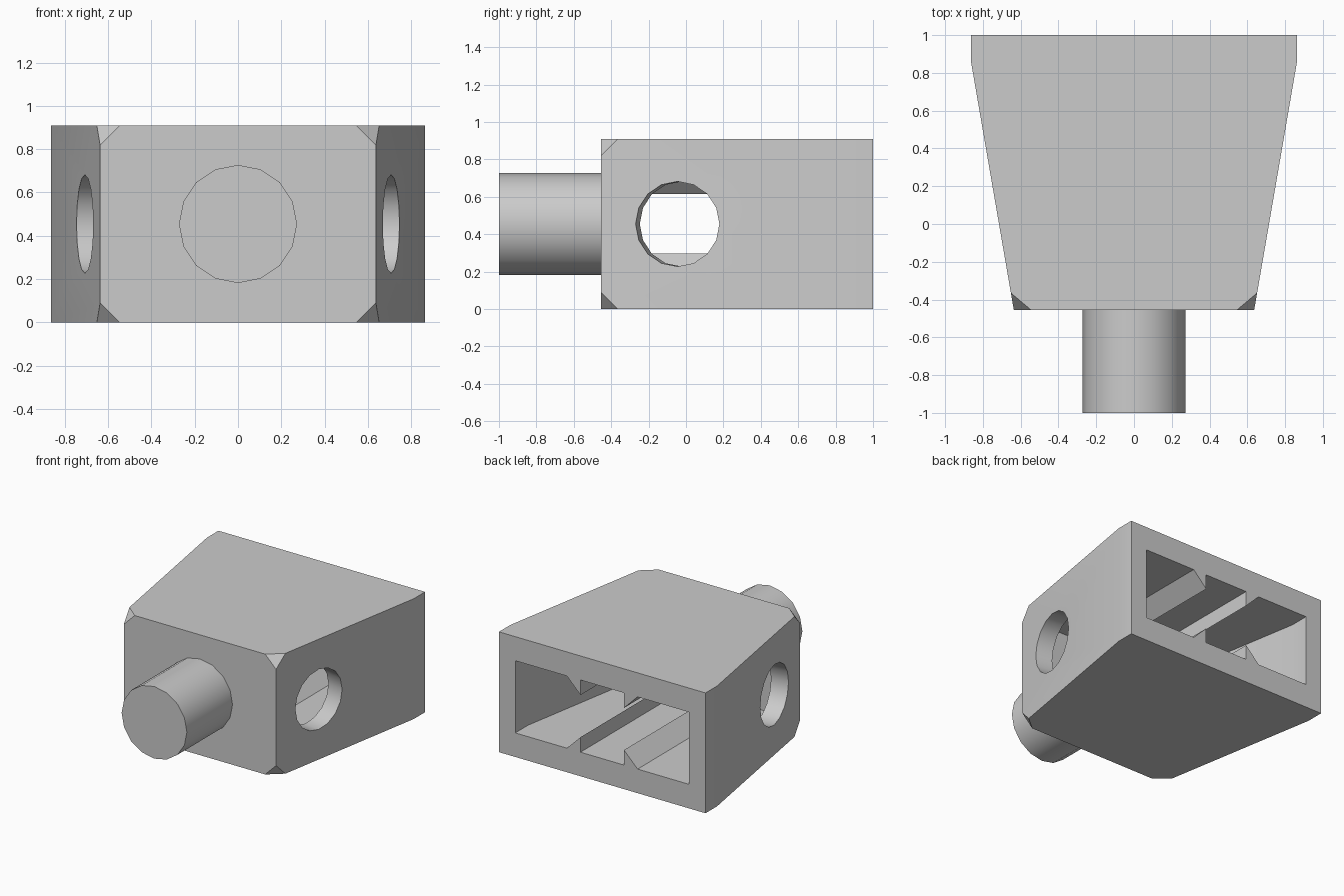
import bpy, bmesh
from mathutils import Vector

if "Cube" in bpy.data.objects:
    bpy.data.objects.remove(bpy.data.objects["Cube"], do_unlink=True)

U = 1 / 11            # design module: the model is 22 modules long
HEIGHT = 10 * U
MID = HEIGHT / 2
BACK, FRONT = 1.0, -5 * U
BREAK = 9.5 * U       # where the side walls begin to taper
SLOPE = 2.5 / 14.5    # inward taper per unit of length

grey = bpy.data.materials.new("plain_grey")
grey.use_nodes = True
grey.diffuse_color = (0.6, 0.6, 0.6, 1)
grey.node_tree.nodes["Principled BSDF"].inputs["Base Color"].default_value = (0.6, 0.6, 0.6, 1)


def prism(name, points, offset, chamfer=0):
    """Extrude a 3D polygon by an offset, optionally clipping its front corners."""
    bm = bmesh.new()
    face = bm.faces.new([bm.verts.new(p) for p in points])
    new = bmesh.ops.extrude_face_region(bm, geom=[face])["geom"]
    bmesh.ops.translate(bm, vec=offset, verts=[v for v in new if isinstance(v, bmesh.types.BMVert)])
    bmesh.ops.recalc_face_normals(bm, faces=bm.faces[:])
    if chamfer:
        corners = [v for v in bm.verts if v.co.y < FRONT + 0.01]
        bmesh.ops.bevel(bm, geom=corners, offset=chamfer, segments=1, affect='VERTICES')
    mesh = bpy.data.meshes.new(name)
    bm.to_mesh(mesh)
    bm.free()
    obj = bpy.data.objects.new(name, mesh)
    bpy.context.collection.objects.link(obj)
    mesh.materials.append(grey)
    return obj


def rod(name, radius, centre, axis, length):
    """Sixteen-sided cylinder along an axis."""
    bpy.ops.mesh.primitive_cylinder_add(vertices=16, radius=radius, depth=length, location=centre)
    obj = bpy.context.object
    obj.name = name
    obj.rotation_euler = Vector(axis).to_track_quat('Z', 'Y').to_euler()
    obj.data.materials.append(grey)
    return obj


def combine(target, cutter, operation):
    """Apply a boolean and discard the cutter."""
    cutter.hide_render = True
    mod = target.modifiers.new("cut", 'BOOLEAN')
    mod.object, mod.operation, mod.solver = cutter, operation, 'EXACT'
    bpy.context.view_layer.update()
    bpy.context.view_layer.objects.active = target
    bpy.ops.object.modifier_apply(modifier=mod.name)
    bpy.data.objects.remove(cutter, do_unlink=True)


def plan(half, back, bend, front, z):
    """Symmetric plan outline that tapers towards the front."""
    side = [(half, back), (half, bend), (half - (bend - front) * SLOPE, front)]
    return [(x, y, z) for x, y in side] + [(-x, y, z) for x, y in reversed(side)]


# Tapered housing with clipped front corners
housing = prism("housing", plan(9.5 * U, BACK, BREAK, FRONT, 0), (0, 0, HEIGHT), chamfer=U)

# Cavity open at the back, with pointed guide ridges on floor and ceiling
cavity = prism("cavity_cutter", plan(8 * U, 1.1, 0.85, -3 * U, 0), (0, 0, HEIGHT))
low, tip, inner, outer = 3 * U, 1.75 * U, 2 * U, 3.25 * U
quarter = [(inner, low), (inner, tip), (outer, low), (HEIGHT, low)]
right = quarter + [(x, -z) for x, z in reversed(quarter)]
section = right + [(-x, z) for x, z in reversed(right)]
ridges = prism("ridge_cutter", [(x, -0.6, MID + z) for x, z in section], (0, 2, 0))
combine(cavity, ridges, 'INTERSECT')
combine(housing, cavity, 'DIFFERENCE')

# Round hole square to each sloping side wall
hole_y = -0.5 * U
hole_x = 9.5 * U - (BREAK - hole_y) * SLOPE
for s in (1, -1):
    hole = rod("hole_cutter", 2.5 * U, (s * hole_x, hole_y, MID), (s, -SLOPE, 0), 0.45)
    combine(housing, hole, 'DIFFERENCE')

# Round peg on the front
peg_end = FRONT + 0.03
peg = rod("front_peg", 3 * U, (0, (peg_end - 1) / 2, MID), (0, -1, 0), peg_end + 1)

# Smooth the rounds and keep the corners sharp
for obj in (housing, peg):
    bpy.ops.object.select_all(action='DESELECT')
    obj.select_set(True)
    bpy.context.view_layer.objects.active = obj
    bpy.ops.object.shade_smooth_by_angle(angle=0.5)
